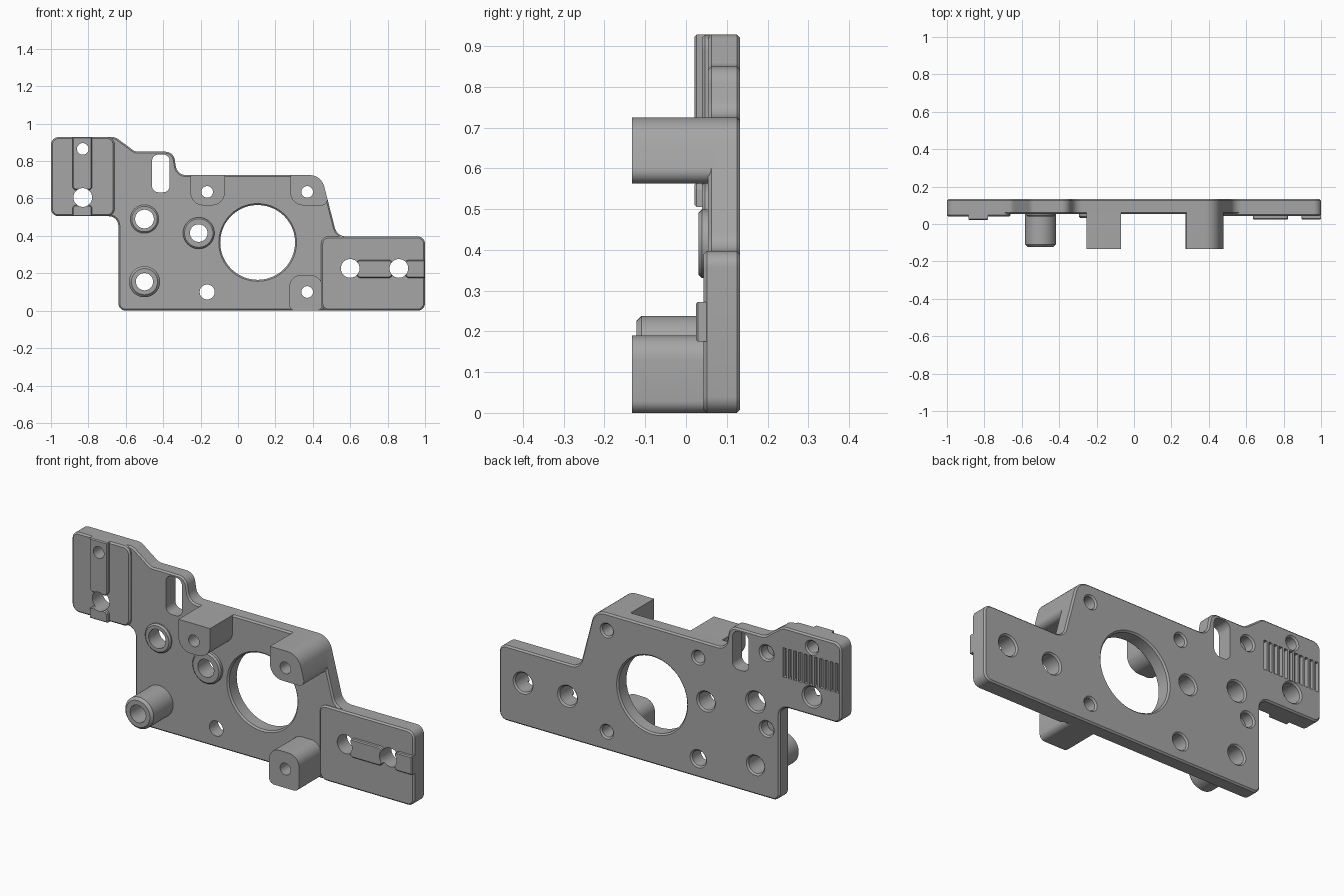
import bpy, bmesh, math
from mathutils import Vector, Matrix

if "Cube" in bpy.data.objects:
    bpy.data.objects.remove(bpy.data.objects["Cube"])

grey = bpy.data.materials.new("machined_grey")
grey.use_nodes = True
colour = (0.38, 0.38, 0.38, 1)
grey.diffuse_color = colour
grey.node_tree.nodes["Principled BSDF"].inputs["Base Color"].default_value = colour

BACK, FACE = 0.133, 0.054   # rear and front planes of the plate
parts = []


def rounded(corners, steps=8):
    """Outline in x, z with each corner (x, z, radius) filleted."""
    out = []
    for i, (x, z, r) in enumerate(corners):
        p = Vector((x, z))
        a = (Vector(corners[i - 1][:2]) - p).normalized()
        b = (Vector(corners[(i + 1) % len(corners)][:2]) - p).normalized()
        if r == 0:
            out.append(p)
            continue
        half = a.angle(b) / 2
        centre = p + (a + b).normalized() * r / math.sin(half)
        start = p + a * r / math.tan(half) - centre
        end = p + b * r / math.tan(half) - centre
        sweep = start.angle_signed(end)
        for k in range(steps + 1):
            t = -sweep * k / steps
            c, s = math.cos(t), math.sin(t)
            out.append(centre + Vector((start.x * c - start.y * s, start.x * s + start.y * c)))
    return out


def add_prism(bm, corners, front, back, chamfers=(0, 0)):
    """Extrude a rounded outline along y and chamfer its rims."""
    pts = rounded(corners)
    rims = [[bm.verts.new((p.x, y, p.y)) for p in pts] for y in (front, back)]
    n = len(pts)
    for rim in rims:
        bm.faces.new(rim)
    for i in range(n):
        j = (i + 1) % n
        bm.faces.new((rims[0][i], rims[0][j], rims[1][j], rims[1][i]))
    bmesh.ops.recalc_face_normals(bm, faces=bm.faces)
    for rim, width in zip(rims, chamfers):
        if width:
            edges = [bm.edges.get((rim[i], rim[i - 1])) for i in range(n)]
            bmesh.ops.bevel(bm, geom=edges, offset=width, segments=1, affect='EDGES')


def add_lathe(bm, x, z, profile, sides=48):
    """Turned solid about a y-parallel axis; profile is (radius, y)."""
    rings = []
    for r, y in profile:
        rings.append([bm.verts.new((x + r * math.cos(2 * math.pi * k / sides), y,
                                    z + r * math.sin(2 * math.pi * k / sides))) for k in range(sides)])
    for lo, hi in zip(rings, rings[1:]):
        for k in range(sides):
            j = (k + 1) % sides
            bm.faces.new((lo[k], lo[j], hi[j], hi[k]))
    bm.faces.new(rings[0])
    bm.faces.new(rings[-1])


def finish(bm, name):
    bmesh.ops.recalc_face_normals(bm, faces=bm.faces)
    mesh = bpy.data.meshes.new(name)
    bm.to_mesh(mesh)
    bm.free()
    mesh.materials.append(grey)
    obj = bpy.data.objects.new(name, mesh)
    bpy.context.collection.objects.link(obj)
    return obj


def prism(name, corners, front, back=0.075, chamfers=(0.008, 0)):
    bm = bmesh.new()
    add_prism(bm, corners, front, back, chamfers)
    parts.append(finish(bm, name))


def turned(name, x, z, profile):
    bm = bmesh.new()
    add_lathe(bm, x, z, profile)
    parts.append(finish(bm, name))


def box(x0, x1, z0, z1, r):
    return [(x0, z0, r), (x1, z0, r), (x1, z1, r), (x0, z1, r)]


# Stepped main plate
prism("main_plate", [
    (-1, 0.505, 0.04), (-1, 0.928, 0.04), (-0.655, 0.928, 0.05), (-0.55, 0.85, 0.05),
    (-0.345, 0.85, 0.05), (-0.325, 0.725, 0.055), (0.445, 0.725, 0.08), (0.53, 0.397, 0.06),
    (1, 0.397, 0.04), (1, 0, 0.04), (-0.64, 0, 0.04), (-0.64, 0.505, 0.05)],
    FACE, BACK, (0.008, 0.008))

# Raised mounting pads at both ends
prism("right_pad", box(-1, -0.66, 0.505, 0.928, 0.04), 0.039)
prism("left_pad", box(0.445, 1, 0, 0.397, 0.04), 0.043)

# Locating keys on the pads
prism("right_key_upper", [(-0.885, 0.645, 0.02), (-0.78, 0.645, 0.02),
                          (-0.78, 0.928, 0), (-0.885, 0.928, 0)], 0.021, 0.05, (0.005, 0))
prism("right_key_lower", [(-0.885, 0.505, 0), (-0.78, 0.505, 0),
                          (-0.78, 0.565, 0.02), (-0.885, 0.565, 0.02)], 0.021, 0.05, (0.005, 0))
prism("left_key_inner", box(0.635, 0.825, 0.175, 0.272, 0.02), 0.024, 0.05, (0.005, 0))
prism("left_key_outer", [(0.895, 0.175, 0.02), (1, 0.175, 0), (1, 0.272, 0),
                         (0.895, 0.272, 0.02)], 0.024, 0.05, (0.005, 0))

# Long standoffs
prism("upper_right_standoff", [(-0.255, 0.725, 0), (-0.07, 0.725, 0), (-0.07, 0.563, 0.07),
                               (-0.255, 0.563, 0.07)], -BACK, chamfers=(0, 0))
prism("upper_left_standoff", [(0.28, 0.725, 0), (0.445, 0.725, 0.08), (0.487, 0.563, 0.03),
                              (0.28, 0.563, 0.07)], -BACK, chamfers=(0, 0))
prism("lower_left_standoff", [(0.275, 0, 0.03), (0.45, 0, 0.03), (0.45, 0.19, 0.06),
                              (0.275, 0.19, 0.06)], -BACK, chamfers=(0, 0))

# Round bushings
turned("long_bushing", -0.5, 0.155, [(0.07, -0.122), (0.083, -0.109), (0.083, 0.06)])
turned("centre_bushing", -0.21, 0.415, [(0.076, 0.031), (0.084, 0.039), (0.084, 0.06)])
turned("upper_bushing", -0.5, 0.49, [(0.068, 0.039), (0.076, 0.047), (0.076, 0.06)])

# Cutter: through bores with a small flare at the rear
cut = bmesh.new()
bores = [(0.37, 0.635, 0.031), (-0.165, 0.635, 0.031), (0.37, 0.1, 0.031), (-0.165, 0.1, 0.04),
         (-0.5, 0.155, 0.046), (-0.21, 0.415, 0.047), (-0.5, 0.49, 0.05),
         (-0.83, 0.865, 0.031), (-0.83, 0.605, 0.05), (0.6, 0.226, 0.05), (0.86, 0.226, 0.05)]
for x, z, r in bores:
    add_lathe(cut, x, z, [(r, -0.3), (r, 0.125), (r + 0.016, 0.141)])
# Blind rear holes
for z in (0.365, 0.766):
    add_lathe(cut, -0.565, z, [(0.036, 0.075), (0.036, 0.125), (0.052, 0.141)])
# Large window, chamfered on both faces, and the tall slot
add_lathe(cut, 0.105, 0.365, [(0.217, 0.045), (0.2, 0.062), (0.2, 0.125), (0.216, 0.141)])
add_prism(cut, box(-0.46, -0.365, 0.633, 0.835, 0.035), 0, 0.2)
# Rear tooth grooves
for i in range(11):
    x = -0.985 + i * 0.0305
    add_prism(cut, box(x, x + 0.019, 0.665, 0.82, 0), 0.113, 0.15)
cutter = finish(cut, "hole_cutter")
cutter.hide_render = True

# Cut every part, then smooth the round walls
for obj in parts:
    mod = obj.modifiers.new("holes", 'BOOLEAN')
    mod.operation = 'DIFFERENCE'
    mod.solver = 'EXACT'
    mod.object = cutter
    bpy.ops.object.select_all(action='DESELECT')
    obj.select_set(True)
    bpy.context.view_layer.objects.active = obj
    bpy.ops.object.modifier_apply(modifier=mod.name)
    bpy.ops.object.shade_smooth_by_angle(angle=math.radians(30))
bpy.data.objects.remove(cutter)
